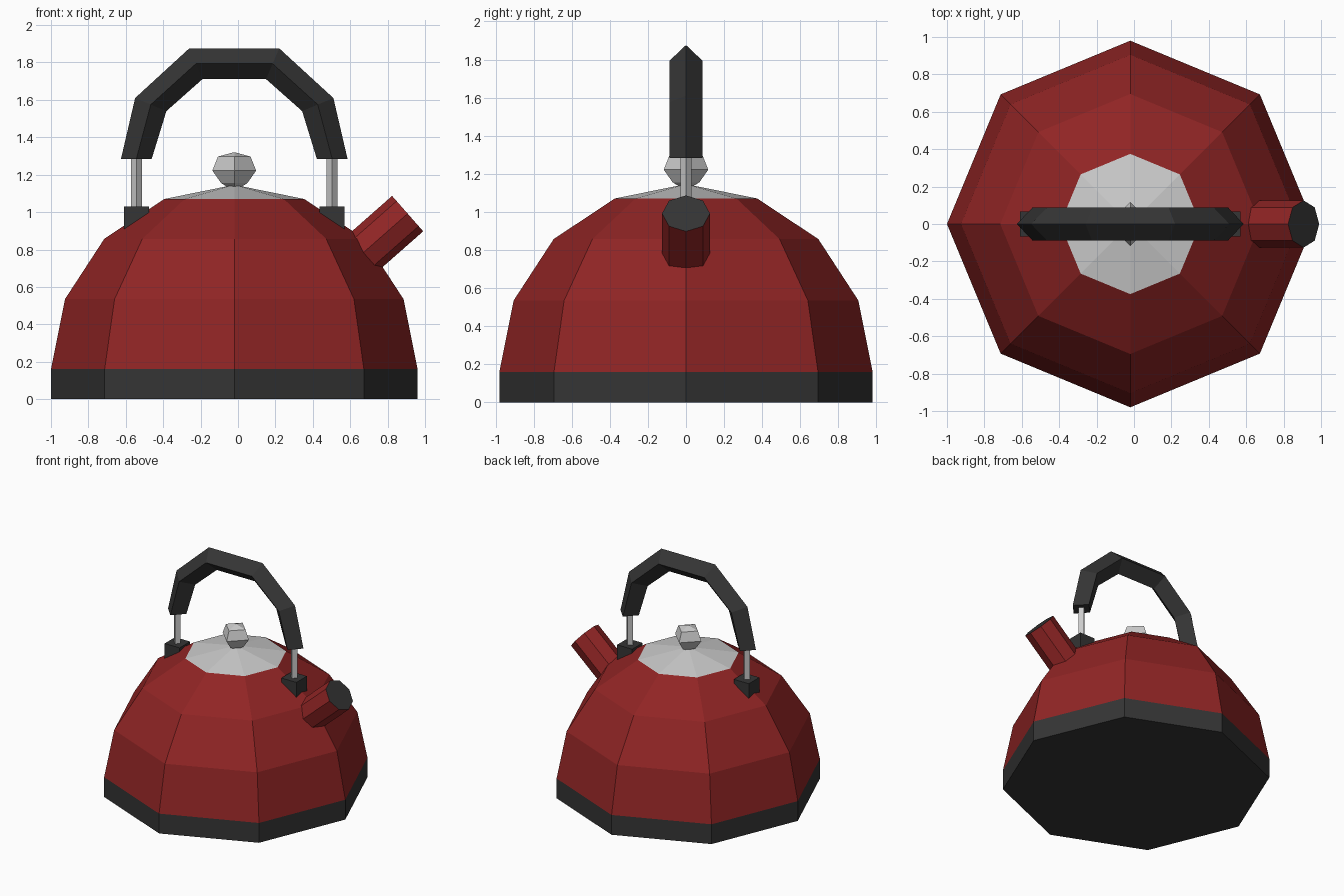
import bpy, bmesh, math
from mathutils import Vector, Matrix

if "Cube" in bpy.data.objects:
    bpy.data.objects.remove(bpy.data.objects["Cube"])

CX = -0.02  # body axis


def material(name, rgb):
    m = bpy.data.materials.new(name)
    m.diffuse_color = (*rgb, 1)
    m.use_nodes = True
    m.node_tree.nodes["Principled BSDF"].inputs["Base Color"].default_value = m.diffuse_color
    return m


RED = material("red enamel", (0.28, 0.018, 0.018))
BLACK = material("black plastic", (0.035, 0.035, 0.035))


def finish(name, bm, mat=None):
    bmesh.ops.recalc_face_normals(bm, faces=bm.faces)
    me = bpy.data.meshes.new(name)
    bm.to_mesh(me)
    bm.free()
    ob = bpy.data.objects.new(name, me)
    bpy.context.collection.objects.link(ob)
    if mat:
        me.materials.append(mat)
    return ob


def loft(bm, rings, close_start=True, close_end=True):
    rows = [[bm.verts.new(p) for p in ring] for ring in rings]
    n = len(rows[0])
    for a, b in zip(rows, rows[1:]):
        for i in range(n):
            j = (i + 1) % n
            bm.faces.new((a[i], a[j], b[j], b[i]))
    if close_start:
        bm.faces.new(rows[0][::-1])
    if close_end:
        bm.faces.new(rows[-1])


def lathe(name, profile, sides, mat=None, x=CX, start=True, end=True):
    bm = bmesh.new()
    rings = [[(x + r * math.cos(math.tau * i / sides), r * math.sin(math.tau * i / sides), z)
              for i in range(sides)] for r, z in profile]
    loft(bm, rings, start, end)
    return finish(name, bm, mat)


# Base, domed body, lid and knob
lathe("base", [(0.98, 0), (0.98, 0.16)], 8, BLACK, end=False)
lathe("body", [(0.98, 0.16), (0.905, 0.535), (0.695, 0.857), (0.375, 1.07)], 8, RED,
      start=False, end=False)
lathe("lid", [(0.375, 1.07), (0.03, 1.14)], 8, start=False)
knob = lathe("knob", [(0.03, 1.13), (0.07, 1.155), (0.117, 1.222), (0.087, 1.297), (0.003, 1.32)], 4)

# Handle brackets and posts
for side, s in (("left", -1), ("right", 1)):
    x = CX + s * 0.522
    lathe(f"{side}_post", [(0.029, 1.0), (0.029, 1.3)], 4, x=x)
    bm = bmesh.new()
    bmesh.ops.create_cube(bm, size=1, matrix=Matrix.Translation((x, 0, 0.96))
                          @ Matrix.Diagonal((0.134, 0.134, 0.14, 1)))
    finish(f"{side}_bracket", bm, BLACK)

# Arched grip with a diamond section, mirrored about the body axis
outer = [(0.606, 1.283), (0.53, 1.61), (0.24, 1.876)]
inner = [(0.442, 1.283), (0.363, 1.54), (0.17, 1.711)]
half = []
for (ox, oz), (ix, iz) in zip(outer, inner):
    mx, mz = (ox + ix) / 2, (oz + iz) / 2
    half.append([(ox, 0, oz), (mx, 0.087, mz), (ix, 0, iz), (mx, -0.087, mz)])
rings = [[(CX - x, y, z) for x, y, z in r] for r in half]
rings += [[(CX + x, y, z) for x, y, z in r] for r in reversed(half)]
bm = bmesh.new()
loft(bm, rings)
finish("handle", bm, BLACK)

# Tilted spout with a dark mouth
axis = Vector((0.75, 0, 0.66)).normalized()
up = Vector((-axis.z, 0, axis.x))
tip = Vector((CX + 0.927, 0, 0.992))


def spout_ring(back):
    return [tip - axis * back + 0.126 * (up * math.cos(math.tau * i / 8)
            + Vector((0, 1, 0)) * math.sin(math.tau * i / 8)) for i in range(8)]


bm = bmesh.new()
loft(bm, [spout_ring(0.36), spout_ring(0)])
spout = finish("spout", bm, RED)
spout.data.materials.append(BLACK)
for f in spout.data.polygons:
    if f.normal.dot(axis) > 0.9:
        f.material_index = 1
